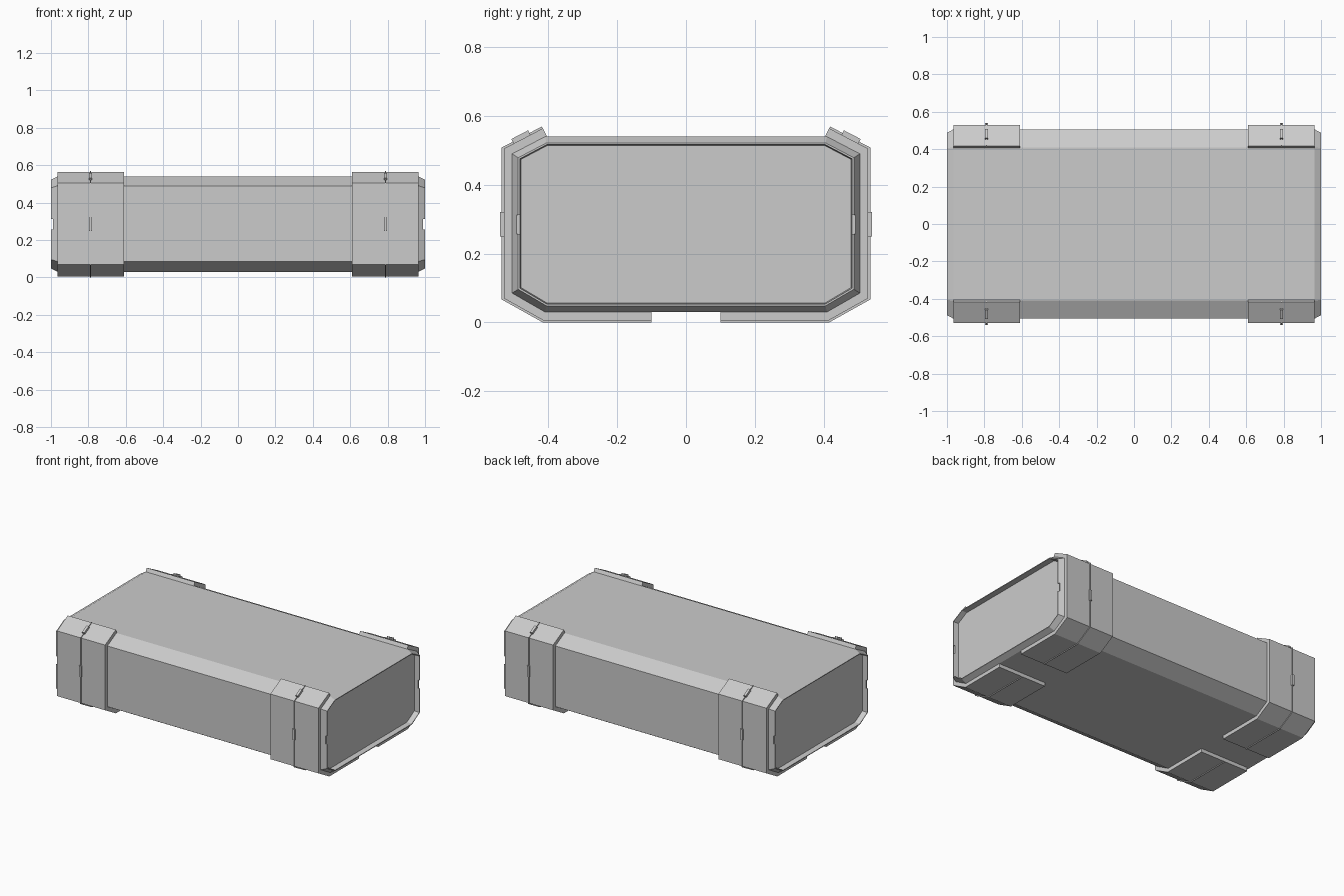
import bpy, bmesh
from math import atan2
from mathutils import Matrix, Vector

if "Cube" in bpy.data.objects:
    bpy.data.objects.remove(bpy.data.objects["Cube"])


def make_object(name, bm):
    bmesh.ops.recalc_face_normals(bm, faces=bm.faces)
    mesh = bpy.data.meshes.new(name)
    bm.to_mesh(mesh)
    bm.free()
    ob = bpy.data.objects.new(name, mesh)
    bpy.context.collection.objects.link(ob)
    return ob


def loft(name, sections):
    """Skin a list of (x, [(y, z), ...]) sections and cap both ends."""
    bm = bmesh.new()
    rings = [[bm.verts.new((x, y, z)) for y, z in pts] for x, pts in sections]
    n = len(rings[0])
    for a, b in zip(rings, rings[1:]):
        for i in range(n):
            j = (i + 1) % n
            bm.faces.new((a[i], a[j], b[j], b[i]))
    bm.faces.new(rings[0])
    bm.faces.new(rings[-1])
    return make_object(name, bm)


def box(name, centre, size, angle=0.0):
    bm = bmesh.new()
    bmesh.ops.create_cube(bm, size=1)
    bmesh.ops.transform(bm, verts=bm.verts, matrix=Matrix.Translation(centre)
                        @ Matrix.Rotation(angle, 4, 'X') @ Matrix.Diagonal((*size, 1)))
    return make_object(name, bm)


def mirror(ob, x=True, y=True):
    mod = ob.modifiers.new("mirror", 'MIRROR')
    mod.use_axis = (x, y, False)
    mod.use_mirror_merge = False
    origin_pivot = ob  # meshes are built around the world origin
    return origin_pivot


def half_profile(d):
    """Right half of the octagonal case outline, inset by d."""
    return [(0.41 - 0.236 * d, 0.54 - d), (0.506 - d, 0.49 - 0.62 * d),
            (0.506 - d, 0.085 + 0.62 * d), (0.41 - 0.236 * d, 0.03 + d)]


def octagon(d):
    half = half_profile(d)
    return half + [(-y, z) for y, z in reversed(half)]


# Case: long octagonal shell with tapered ends and recessed end panels
case = loft("case", [(-0.965, octagon(0.026)), (-1, octagon(0.023)), (-1, octagon(0.018)),
                     (-0.965, octagon(0)), (0.965, octagon(0)), (1, octagon(0.018)),
                     (1, octagon(0.023)), (0.965, octagon(0.026))])

# Small notches in the side rims at both ends
for side in (-1, 1):
    cutter = box("notch_cutter", (side * 1.0, 0, 0.285), (0.02, 1.1, 0.055))
    cutter.hide_render = True
    cutter.hide_viewport = True
    cut = case.modifiers.new("notch", 'BOOLEAN')
    cut.operation = 'DIFFERENCE'
    cut.object = cutter


def strap(name, x0, x1, t):
    """Band of thickness t wrapped round one side of the case."""
    inner, outer = half_profile(0.002), half_profile(-t)
    along = Vector((0.887, -0.461))
    normal = Vector((0.461, 0.887))
    start = Vector((0.405, 0.542))
    inner[0] = tuple(start)
    outer[0] = tuple(start + normal * (t + 0.001))
    pts = outer + [(0.1, outer[-1][1]), (0.1, inner[-1][1])] + inner[::-1]
    return mirror(loft(name, [(x0, pts), (x1, pts)]))


# Corner braces and their thin central seams
strap("corner_brace", 0.61, 0.965, 0.024)
strap("brace_seam", 0.786, 0.790, 0.030)

# Latch tabs on the sides and on the upper chamfers
mirror(box("side_tab", (0.788, 0.533, 0.285), (0.017, 0.016, 0.072)))
slope = atan2(-0.05, 0.096)
mirror(box("top_tab", (0.788, 0.479, 0.537), (0.017, 0.055, 0.020), slope))
